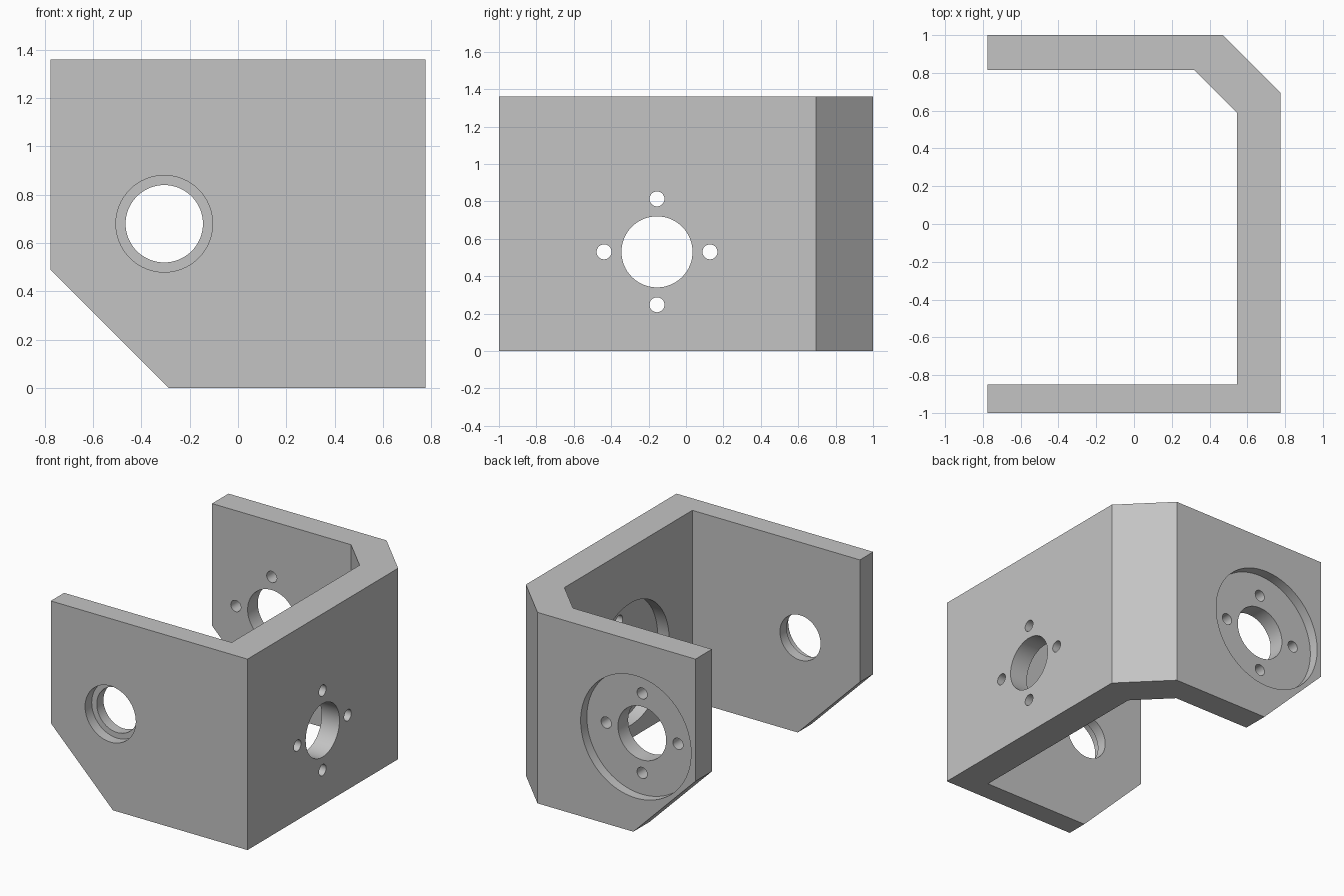
import bpy, bmesh
from math import cos, sin, pi
from mathutils import Matrix, Vector

cube = bpy.data.objects.get("Cube")
if cube:
    bpy.data.objects.remove(cube, do_unlink=True)

HEIGHT = 1.36
W = 0.775

# Material
grey = bpy.data.materials.new("plain_grey")
grey.use_nodes = True
colour = (0.55, 0.55, 0.55, 1)
grey.diffuse_color = colour
grey.node_tree.nodes["Principled BSDF"].inputs["Base Color"].default_value = colour


def make_object(name, bm):
    bmesh.ops.recalc_face_normals(bm, faces=bm.faces)
    mesh = bpy.data.meshes.new(name)
    bm.to_mesh(mesh)
    bm.free()
    mesh.materials.append(grey)
    obj = bpy.data.objects.new(name, mesh)
    bpy.context.collection.objects.link(obj)
    return obj


# Bracket body: C-shaped plan with one clipped corner, extruded upward
plan = [(-W, -1), (W, -1), (W, 0.695), (0.47, 1), (-W, 1), (-W, 0.815),
        (0.32, 0.815), (0.545, 0.59), (0.545, -0.85), (-W, -0.85)]
bm = bmesh.new()
base = bm.faces.new([bm.verts.new((x, y, 0)) for x, y in plan])
top = bmesh.ops.extrude_face_region(bm, geom=[base])["geom"]
bmesh.ops.translate(bm, vec=(0, 0, HEIGHT),
                    verts=[v for v in top if isinstance(v, bmesh.types.BMVert)])

# Slanted lower corner on both arms
bmesh.ops.bisect_plane(bm, geom=bm.verts[:] + bm.edges[:] + bm.faces[:],
                       plane_co=(-0.285, 0, 0), plane_no=(-1, 0, -1), clear_outer=True)
bmesh.ops.holes_fill(bm, edges=[e for e in bm.edges if e.is_boundary], sides=0)
bracket = make_object("bracket", bm)


def drill(start, end, radius, sides=64):
    """Cut a round hole whose axis runs from start to end."""
    start, end = Vector(start), Vector(end)
    axis = end - start
    turn = axis.to_track_quat("Z", "Y").to_matrix().to_4x4()
    cutter_bm = bmesh.new()
    bmesh.ops.create_cone(cutter_bm, cap_ends=True, segments=sides, radius1=radius,
                          radius2=radius, depth=axis.length,
                          matrix=Matrix.Translation((start + end) / 2) @ turn)
    cutter = make_object("hole_cutter", cutter_bm)
    cutter.hide_render = True
    mod = bracket.modifiers.new("hole", "BOOLEAN")
    mod.operation = "DIFFERENCE"
    mod.solver = "EXACT"
    mod.object = cutter
    bpy.context.view_layer.objects.active = bracket
    bpy.ops.object.modifier_apply(modifier=mod.name)
    bpy.data.objects.remove(cutter, do_unlink=True)


def motor_mount(point, across, recess, through):
    """Wide recess, centre hole and four screw holes; point maps depth to position."""
    drill(point(recess[0]), point(recess[1]), 0.435, 96)
    drill(point(through[0]), point(through[1]), 0.19)
    for i in range(4):
        a = i * pi / 2
        offset = 0.283 * (cos(a) * Vector(across) + sin(a) * Vector((0, 0, 1)))
        drill(point(through[0]) + offset, point(through[1]) + offset, 0.04, 32)


# Front arm: stepped bearing hole
drill((-0.305, -1.1, 0.68), (-0.305, -0.925, 0.68), 0.2)
drill((-0.305, -1.1, 0.68), (-0.305, -0.7, 0.68), 0.16)

# Back arm: mount recessed from outside
motor_mount(lambda y: Vector((-0.305, y, 0.68)), (1, 0, 0), (1.1, 0.93), (1.1, 0.7))

# Side wall: mount recessed from inside
motor_mount(lambda x: Vector((x, -0.155, 0.53)), (0, 1, 0), (0.4, 0.635), (0.4, 0.9))

# Smooth hole walls, crisp edges
bpy.ops.object.select_all(action="DESELECT")
bracket.select_set(True)
bpy.context.view_layer.objects.active = bracket
bpy.ops.object.shade_smooth_by_angle(angle=pi / 6)
